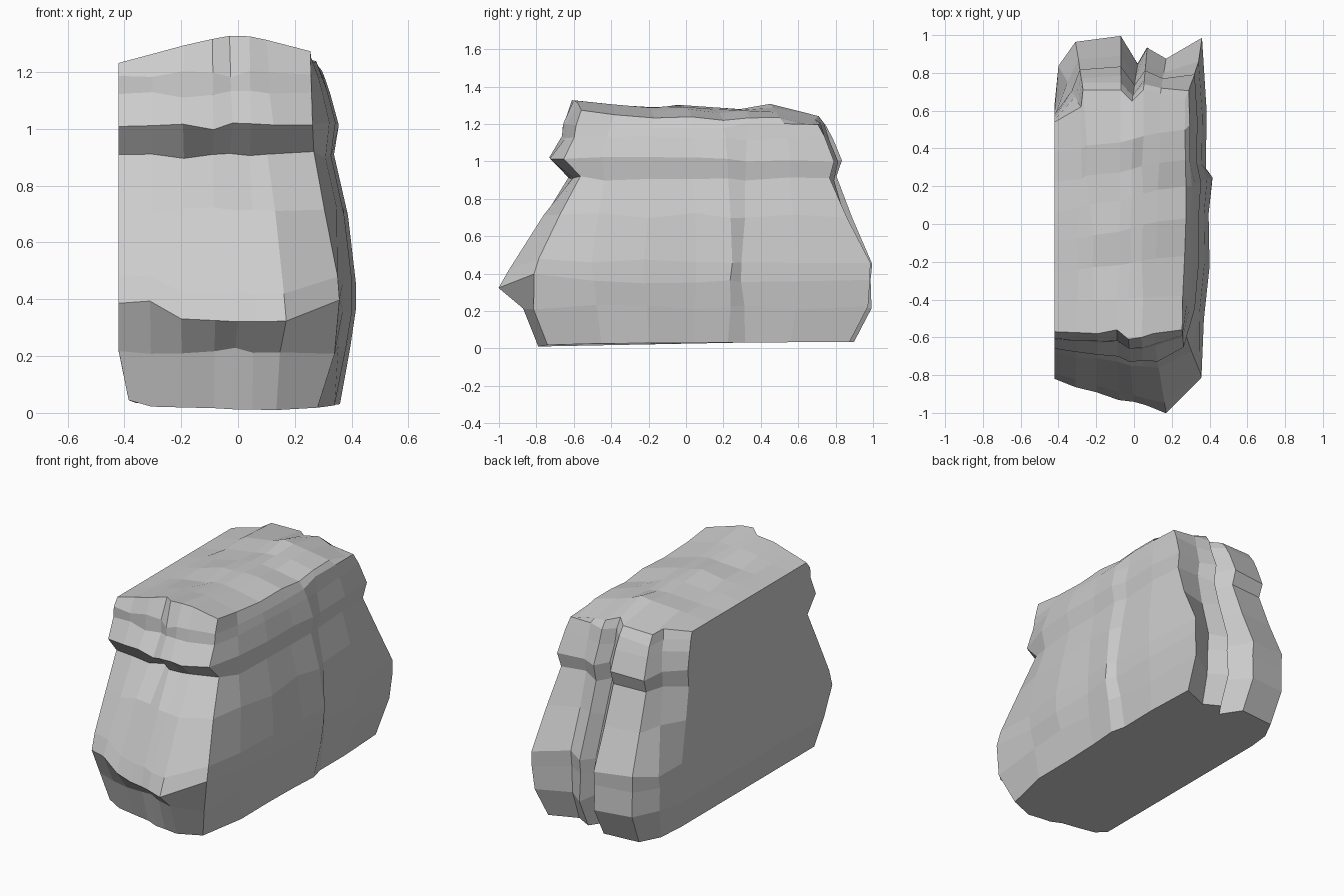
import bpy, bmesh, random
from mathutils import Vector

if "Cube" in bpy.data.objects:
    bpy.data.objects.remove(bpy.data.objects["Cube"])

random.seed(4)

# Plan outlines: low = widest skirt, high = narrow cap (front and back run left to right)
front_low = [(-.42, -.82), (-.31, -.86), (-.2, -.89), (-.08, -.94), (0, -.94), (.06, -.96), (.17, -1.0), (.35, -.81)]
front_high = [(-.42, -.57), (-.3, -.575), (-.19, -.58), (-.09, -.56), (-.03, -.61), (.04, -.6), (.1, -.58), (.26, -.56)]
right_low = [(.37, -.5), (.4, -.22), (.395, .05), (.415, .24), (.38, .3), (.385, .6)]
right_high = [(.258, -.38), (.268, -.17), (.275, .03), (.275, .2), (.272, .34), (.27, .5)]
# the back has two vertical clefts
back_low = [(-.42, .64), (-.4, .83), (-.31, .97), (-.07, 1.0), (.02, .85), (.07, .94), (.17, .87), (.35, .99)]
back_high = [(-.42, .54), (-.28, .62), (-.27, .71), (-.07, .71), (-.01, .65), (.05, .71), (.14, .69), (.27, .66)]

# Height, then how far front, right side and back spread towards the low outline
levels = [
    (.03, .5, .6, .65),
    (.22, .68, .85, .95),
    (.36, 1.0, 1.0, .96),
    (.46, .88, 1.0, 1.0),
    (.71, .44, .8, .6),
    (.91, .04, .45, .33),
    (1.01, .36, .57, .42),
    (1.12, .16, .35, .25),
    (1.19, .14, .22, .13),
    (1.25, 0, 0, 0),
]
COLS, ROWS = 8, len(right_low) + 2


def blend(low, high, t):
    return [Vector(h).lerp(Vector(l), t) for l, h in zip(low, high)]


def interp(pts, v):
    for (a, fa), (b, fb) in zip(pts, pts[1:]):
        if v <= b:
            return fa + (fb - fa) * max(0, v - a) / (b - a)
    return pts[-1][1]


def roof_z(x, y):
    across = interp([(-.42, 0), (-.12, .055), (.01, .07), (.13, .045), (.27, .01)], x)
    along = interp([(-.58, 1.262), (-.22, 1.215), (-.05, 1.237), (.22, 1.207), (.45, 1.237), (.67, 1.18)], y)
    edge = 1.232
    return edge + across + (along - edge) * min(1, max(0, (x + .42) / .35))


bm = bmesh.new()
rings = []
last = len(levels) - 1
for k, (z, tf, tr, tb) in enumerate(levels):
    f = blend(front_low, front_high, tf)
    r = blend(right_low, right_high, tr)
    b = blend(back_low, back_high, tb)
    # right-hand corners
    f[-1].x = interp([(.03, .28), (.22, .34), (.4, .362), (.92, .265), (1.25, .255)], z)
    if k < 3:
        f[-1].y = -.74 if k == 0 else -.81
    b[-1].x = .27 + .09 * tr
    left = [f[0].lerp(b[0], i / (ROWS - 1)) for i in range(1, ROWS - 1)]
    ring = []
    for x, y in f + r + b[::-1] + left[::-1]:
        on_left = x < -.415
        if k == 0:
            h = .045 if on_left else interp([(-.85, .0), (-.7, .025), (.9, .035)], y)
            if x > .3 and y < 0:
                x = .34
            x = -.385 if on_left else x
        elif k == last:
            h = roof_z(x, y)
        else:
            h = z + random.uniform(-.015, .015) * (0.3 if on_left else 1)
            if k in (2, 3) and y < -.7:
                h += .03 if x < -.3 or x > .25 else -.03
            if not on_left:
                y += random.uniform(-.008, .008)
        ring.append(bm.verts.new((x, y, h)))
    rings.append(ring)

# Rock walls
n = len(rings[0])
for lo, hi in zip(rings, rings[1:]):
    for i in range(n):
        j = (i + 1) % n
        bm.faces.new((lo[i], lo[j], hi[j], hi[i]))

# Underside
bm.faces.new(rings[0][::-1])

# Rugged roof grid sharing the top ring
top = rings[-1]
front = top[:COLS]
right = top[COLS - 1:COLS + ROWS - 1]
back = top[COLS + ROWS - 2:2 * COLS + ROWS - 2][::-1]
left = [top[0]] + top[2 * COLS + ROWS - 2:][::-1] + [back[0]]
grid = [front]
for j in range(1, ROWS - 1):
    row = [left[j]]
    for i in range(1, COLS - 1):
        mid = front[i].co.lerp(back[i].co, j / (ROWS - 1))
        y = left[j].co.y + (right[j].co.y - left[j].co.y) * i / (COLS - 1)
        x = mid.x + random.uniform(-.01, .01)
        row.append(bm.verts.new((x, y, roof_z(x, y) + random.uniform(-.008, .008))))
    grid.append(row + [right[j]])
grid.append(back)
for a, b in zip(grid, grid[1:]):
    for i in range(COLS - 1):
        bm.faces.new((a[i], a[i + 1], b[i + 1], b[i]))

bmesh.ops.recalc_face_normals(bm, faces=bm.faces)
mesh = bpy.data.meshes.new("cliff_rock")
bm.to_mesh(mesh)
bm.free()
rock = bpy.data.objects.new("cliff_rock", mesh)
bpy.context.collection.objects.link(rock)
